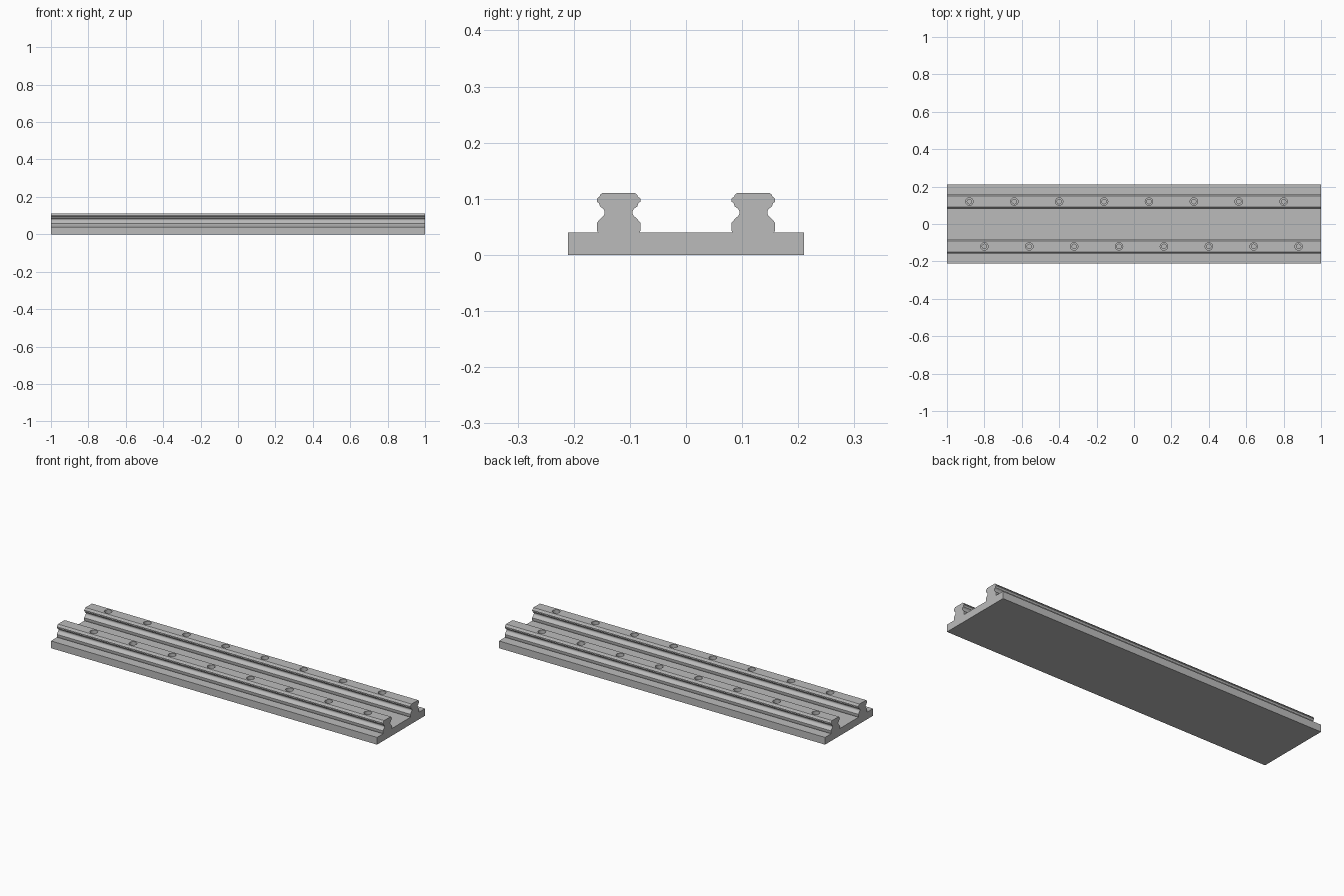
import bpy, bmesh, math

cube = bpy.data.objects.get("Cube")
if cube:
    bpy.data.objects.remove(cube, do_unlink=True)

LENGTH = 2.0
BASE_TOP = 0.04
PITCH = 0.24

steel = bpy.data.materials.new("grey_steel")
steel.use_nodes = True
grey = (0.5, 0.5, 0.5, 1)
steel.diffuse_color = grey
steel.node_tree.nodes["Principled BSDF"].inputs["Base Color"].default_value = grey


def make_object(name, bm):
    bmesh.ops.recalc_face_normals(bm, faces=bm.faces[:])
    mesh = bpy.data.meshes.new(name)
    bm.to_mesh(mesh)
    bm.free()
    mesh.materials.append(steel)
    obj = bpy.data.objects.new(name, mesh)
    bpy.context.collection.objects.link(obj)
    return obj


def extrude_along_x(name, section):
    """Sweep a (y, z) outline along the full length."""
    bm = bmesh.new()
    face = bm.faces.new([bm.verts.new((-LENGTH / 2, y, z)) for y, z in section])
    swept = bmesh.ops.extrude_face_region(bm, geom=[face], use_keep_orig=True)
    moved = [v for v in swept["geom"] if isinstance(v, bmesh.types.BMVert)]
    bmesh.ops.translate(bm, verts=moved, vec=(LENGTH, 0, 0))
    return make_object(name, bm)


def stepped_cutter(name, centres, y, sides=32):
    """Counterbored bolt holes, revolved from a radius/height profile."""
    profile = [(0.012, 0.03), (0.012, 0.082), (0.02, 0.082), (0.02, 0.13)]
    bm = bmesh.new()
    for x in centres:
        rings = []
        for r, z in profile:
            angles = [2 * math.pi * i / sides for i in range(sides)]
            rings.append([bm.verts.new((x + r * math.cos(a), y + r * math.sin(a), z))
                          for a in angles])
        for low, high in zip(rings, rings[1:]):
            for i in range(sides):
                j = (i + 1) % sides
                bm.faces.new((low[i], low[j], high[j], high[i]))
        bm.faces.new(rings[0][::-1])
        bm.faces.new(rings[-1])
    return make_object(name, bm)


# Base plate
extrude_along_x("base_plate", [(-0.21, 0), (0.21, 0), (0.21, BASE_TOP), (-0.21, BASE_TOP)])

# Half outline of a rail, from foot to top: (half width, height)
half = [(0.037, BASE_TOP), (0.039, 0.044), (0.039, 0.057), (0.031, 0.066),
        (0.027, 0.069), (0.025, 0.073), (0.025, 0.078), (0.027, 0.082),
        (0.033, 0.086), (0.035, 0.092), (0.039, 0.095), (0.039, 0.1),
        (0.034, 0.104), (0.033, 0.107), (0.029, 0.11)]

# Two rails with staggered rows of counterbored holes
for name, y, first in (("front_rail", -0.12, -0.80), ("back_rail", 0.12, -0.88)):
    section = [(y + w, z) for w, z in half] + [(y - w, z) for w, z in reversed(half)]
    rail = extrude_along_x(name, section)
    cutter = stepped_cutter(name + "_cutter", [first + PITCH * i for i in range(8)], y)
    cutter.hide_render = True
    bpy.ops.object.select_all(action="DESELECT")
    bpy.context.view_layer.objects.active = rail
    rail.select_set(True)
    holes = rail.modifiers.new("bolt_holes", "BOOLEAN")
    holes.operation = "DIFFERENCE"
    holes.solver = "EXACT"
    holes.object = cutter
    bpy.ops.object.modifier_apply(modifier=holes.name)
    bpy.data.objects.remove(cutter, do_unlink=True)
    bpy.ops.object.shade_smooth_by_angle(angle=math.radians(30))
